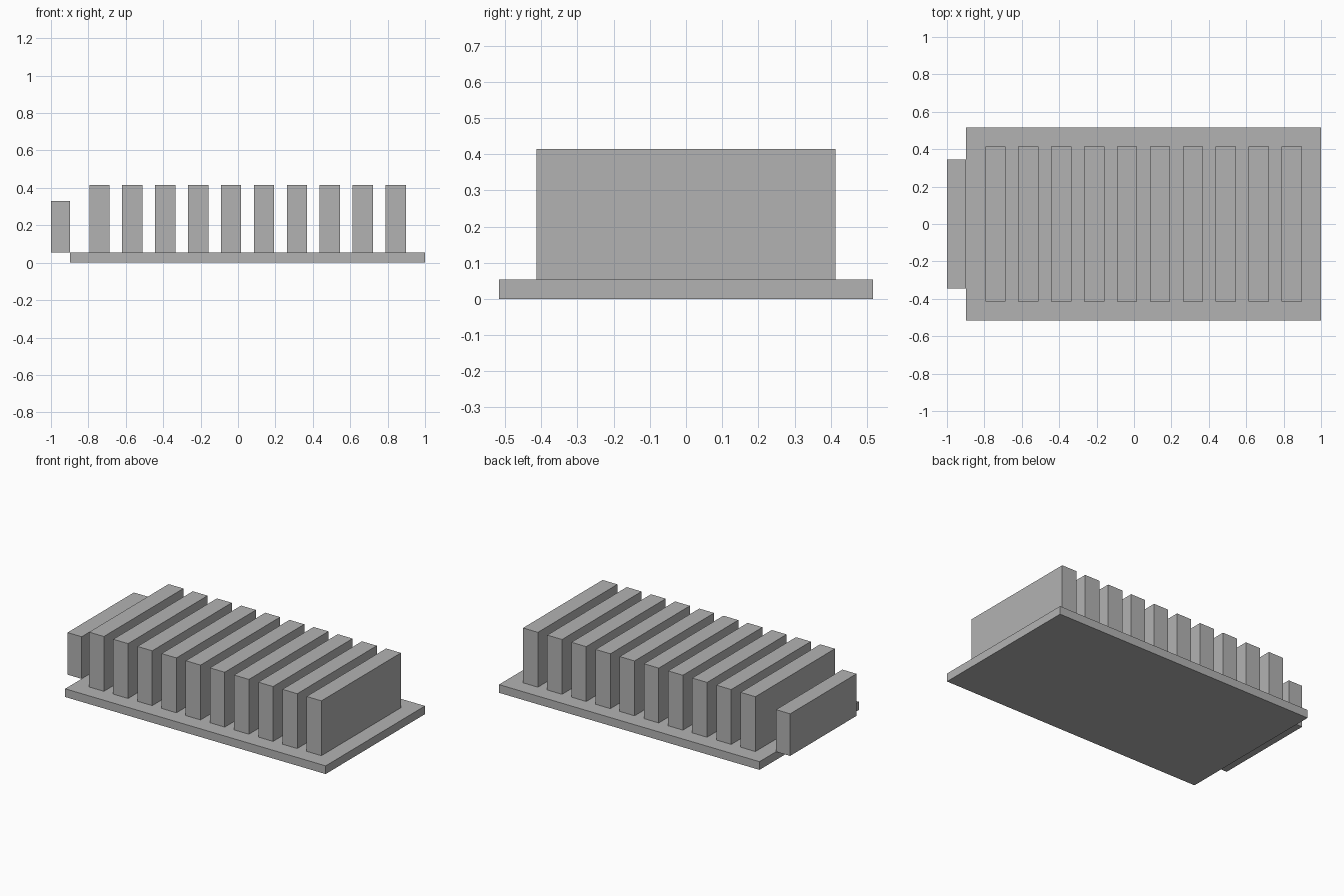
import bpy

if "Cube" in bpy.data.objects:
    bpy.data.objects.remove(bpy.data.objects["Cube"], do_unlink=True)

GREY = (0.45, 0.45, 0.45, 1)
grey = bpy.data.materials.new("plain grey")
grey.use_nodes = True
grey.diffuse_color = GREY
grey.node_tree.nodes["Principled BSDF"].inputs["Base Color"].default_value = GREY


def box(name, x0, x1, depth, z0, z1):
    """Add a box spanning x0..x1 and z0..z1, centred on y = 0."""
    bpy.ops.mesh.primitive_cube_add(size=1, location=((x0 + x1) / 2, 0, (z0 + z1) / 2))
    obj = bpy.context.object
    obj.name = name
    obj.scale = (x1 - x0, depth, z1 - z0)
    bpy.ops.object.transform_apply(location=False, rotation=False, scale=True)
    obj.data.materials.append(grey)
    return obj


BASE_TOP = 0.054
BASE_LEFT = -0.897

# Flat base slab
box("base_plate", BASE_LEFT, 1, 1.033, 0, BASE_TOP)

# Block overhanging one end, level with the top of the slab
box("end_block", -1, BASE_LEFT, 0.69, BASE_TOP, 0.331)

# Row of evenly spaced upright slabs
COUNT, WIDTH = 10, 0.108
FIRST, LAST = -0.795, 0.897
pitch = (LAST - FIRST - WIDTH) / (COUNT - 1)
for i in range(COUNT):
    x = FIRST + i * pitch
    box(f"upright_slab_{i + 1}", x, x + WIDTH, 0.827, BASE_TOP, 0.415)
